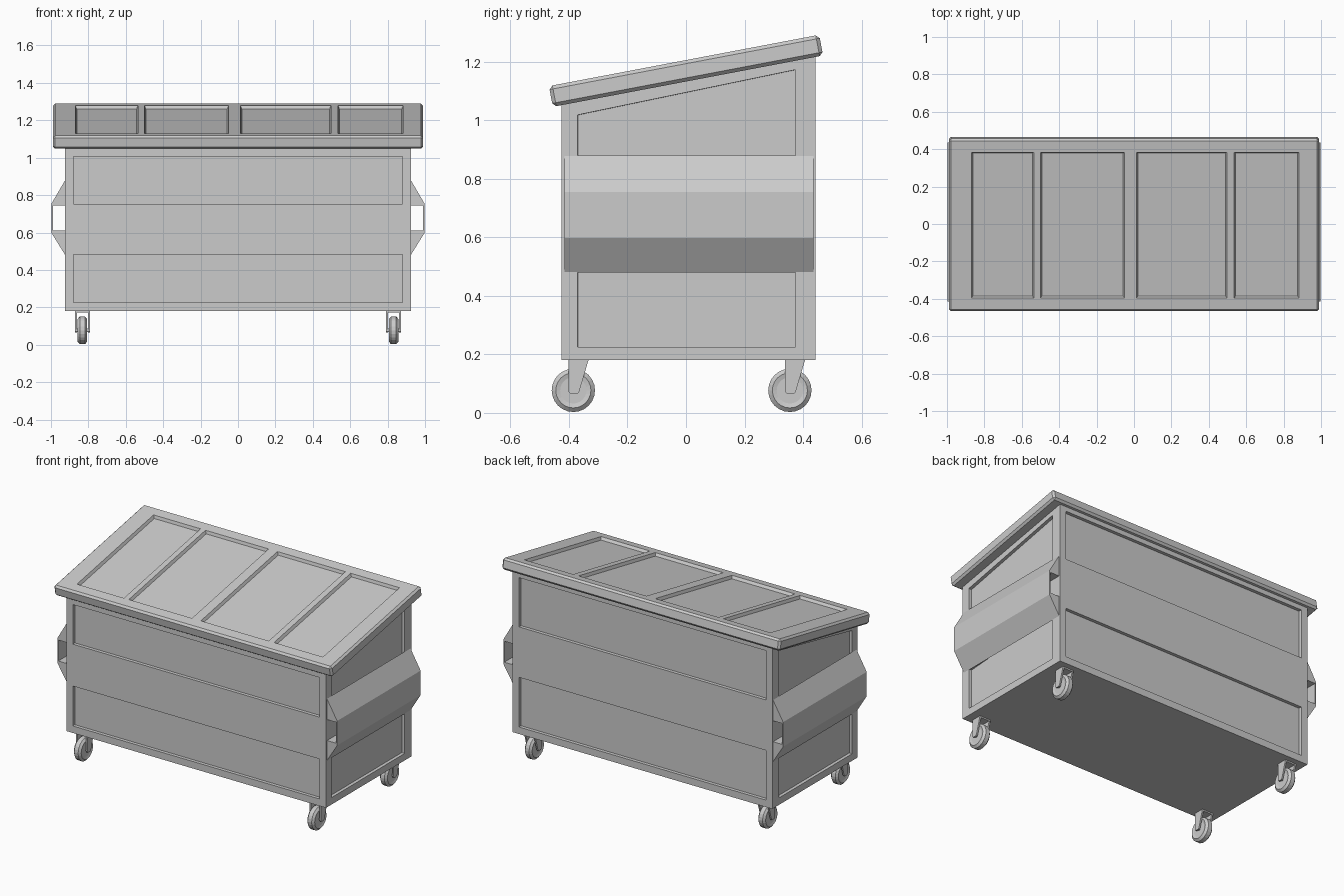
import bpy, bmesh, math
from mathutils import Vector, Matrix

if "Cube" in bpy.data.objects:
    bpy.data.objects.remove(bpy.data.objects["Cube"])


def finish(bm, name):
    bmesh.ops.recalc_face_normals(bm, faces=bm.faces)
    me = bpy.data.meshes.new(name)
    bm.to_mesh(me)
    bm.free()
    ob = bpy.data.objects.new(name, me)
    bpy.context.collection.objects.link(ob)
    return ob


def prism(bm, pts, direction):
    """Extrude a closed 3D outline along a vector."""
    f = bm.faces.new([bm.verts.new(p) for p in pts])
    r = bmesh.ops.extrude_face_region(bm, geom=[f], use_keep_orig=True)
    vs = [v for v in r["geom"] if isinstance(v, bmesh.types.BMVert)]
    bmesh.ops.translate(bm, verts=vs, vec=Vector(direction))


# Bin body: a sloped box whose walls are split in thirds, outer thirds recessed
X, Y0, Y1 = 0.925, -0.425, 0.443
ring = [(-X, Y0), (-0.88, Y0), (0.88, Y0),
        (X, Y0), (X, -0.37), (X, 0.375),
        (X, Y1), (0.88, Y1), (-0.88, Y1),
        (-X, Y1), (-X, 0.375), (-X, -0.37)]
front_levels = [0.18, 0.225, 0.482, 0.752, 1.007, 1.06]
back_levels = [0.18, 0.225, 0.545, 0.87, 1.187, 1.225]
bm = bmesh.new()
rows = []
for a, b in zip(front_levels, back_levels):
    rows.append([bm.verts.new((x, y, a + (b - a) * (y - Y0) / (Y1 - Y0))) for x, y in ring])
panels = []
for j in range(5):
    for i in range(12):
        k = (i + 1) % 12
        f = bm.faces.new((rows[j][i], rows[j][k], rows[j + 1][k], rows[j + 1][i]))
        if i % 3 == 1 and j in (1, 3):
            panels.append(f)
bm.faces.new(rows[0][::-1])
bm.faces.new(rows[-1])
bm.normal_update()
bmesh.ops.inset_individual(bm, faces=panels, thickness=0.001, depth=-0.02)
finish(bm, "bin_body")

# Lid: chamfered tilted slab with four recessed panels
bays = [(-0.87, -0.535), (-0.50, -0.05), (0.013, 0.497), (0.535, 0.883)]
HY = 0.397
bm = bmesh.new()
bmesh.ops.create_cube(bm, size=1, matrix=Matrix.Diagonal((1.98, 0.94, 0.072, 1)))
bmesh.ops.bevel(bm, geom=list(bm.edges), offset=0.012, segments=1, affect='EDGES')
cuts = [((x, 0, 0), (1, 0, 0)) for bay in bays for x in bay] + \
       [((0, y, 0), (0, 1, 0)) for y in (-HY, HY)]
for co, no in cuts:
    bmesh.ops.bisect_plane(bm, geom=bm.verts[:] + bm.edges[:] + bm.faces[:],
                           plane_co=co, plane_no=no)
bm.normal_update()
cells = []
for f in bm.faces:
    c = f.calc_center_median()
    if f.normal.z > 0.9 and abs(c.y) < HY and any(a < c.x < b for a, b in bays):
        cells.append(f)
bmesh.ops.inset_individual(bm, faces=cells, thickness=0.012, depth=-0.018)
lid = finish(bm, "lid")
lid.location = (0, 0, 1.169)
lid.rotation_euler.x = math.radians(10.75)

# Fork pockets on both ends
pocket = [(0.924, 0.48), (0.997, 0.597), (0.997, 0.755), (0.924, 0.88),
          (0.924, 0.745), (0.99, 0.745), (0.99, 0.61), (0.924, 0.61)]
for s, side in ((-1, "left"), (1, "right")):
    bm = bmesh.new()
    prism(bm, [(s * x, -0.415, z) for x, z in pocket], (0, 0.85, 0))
    finish(bm, "fork_pocket_" + side)

# Casters: lathed wheel, axle and a two-plate fork
wheel = [(-0.022, 0.0), (-0.022, 0.045), (-0.026, 0.06), (-0.014, 0.074),
         (0.014, 0.074), (0.026, 0.06), (0.022, 0.045), (0.022, 0.0)]
fork = [(-0.016, -0.005), (-0.01, -0.012), (0.014, -0.012), (0.02, -0.005),
        (0.052, 0.105), (-0.016, 0.105)]
for x in (-0.832, 0.832):
    for y in (-0.385, 0.355):
        tag = ("left" if x < 0 else "right") + ("_front" if y < 0 else "_back")
        bm = bmesh.new()
        vs = [bm.verts.new((px, 0, r)) for px, r in wheel]
        es = [bm.edges.new(p) for p in zip(vs, vs[1:])]
        bmesh.ops.spin(bm, geom=vs + es, axis=(1, 0, 0), cent=(0, 0, 0),
                       angle=math.tau, steps=24)
        bmesh.ops.remove_doubles(bm, verts=bm.verts, dist=1e-4)
        finish(bm, "wheel_" + tag).location = (x, y, 0.077)

        bm = bmesh.new()
        for s in (-1, 1):
            prism(bm, [(s * 0.03, py, pz) for py, pz in fork], (s * 0.01, 0, 0))
        prism(bm, [(-0.035, -0.016, 0.095), (-0.035, 0.05, 0.095),
                   (-0.035, 0.052, 0.105), (-0.035, -0.016, 0.105)], (0.07, 0, 0))
        bmesh.ops.create_cone(bm, cap_ends=True, segments=12, radius1=0.01, radius2=0.01,
                              depth=0.07, matrix=Matrix.Rotation(math.pi / 2, 4, 'Y'))
        finish(bm, "caster_fork_" + tag).location = (x, y, 0.077)
